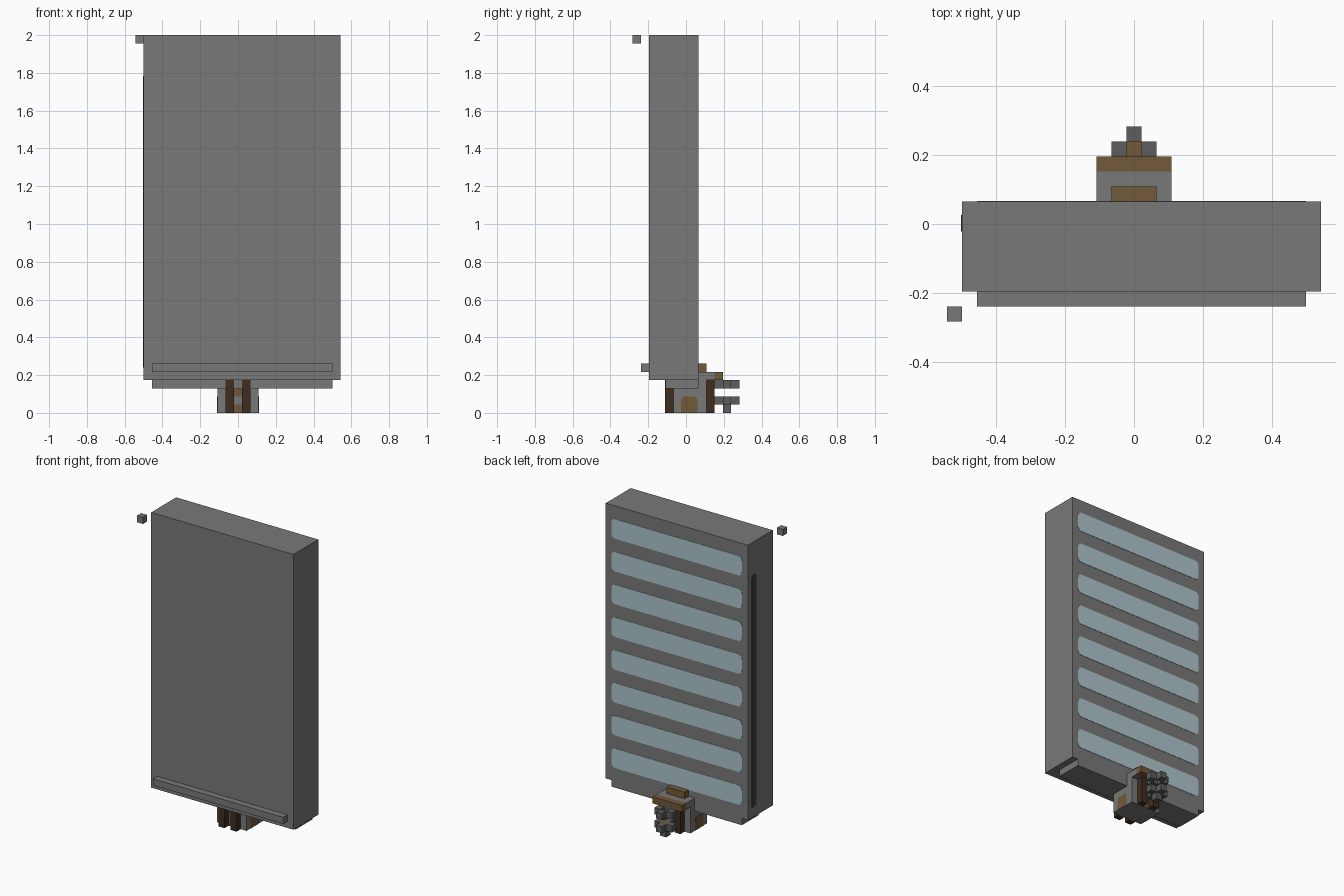
import bpy
import bmesh
from mathutils import Vector

cube = bpy.data.objects.get("Cube")
if cube:
    bpy.data.objects.remove(cube, do_unlink=True)

V = 2 / 46  # one block


def material(name, r, g, b):
    m = bpy.data.materials.new(name)
    m.use_nodes = True
    m.diffuse_color = (r, g, b, 1)
    m.node_tree.nodes["Principled BSDF"].inputs["Base Color"].default_value = (r, g, b, 1)
    return m


stone = material("stone grey", 0.19, 0.19, 0.19)
iron = material("dark iron grey", 0.11, 0.11, 0.11)
slot_dark = material("slot charcoal", 0.05, 0.05, 0.05)
glass = material("pale blue", 0.42, 0.56, 0.61)
wood = material("brown wood", 0.17, 0.1, 0.04)
dark_wood = material("dark brown wood", 0.05, 0.026, 0.015)


def box(name, x, y, z, mat, round_axis=None, radius=0.5, top_only=False):
    """Box from (min, max) ranges in blocks; may round edges along one axis."""
    lo, hi = Vector((x[0], y[0], z[0])), Vector((x[1], y[1], z[1]))
    bm = bmesh.new()
    bmesh.ops.create_cube(bm, size=1)
    mid, size = (lo + hi) / 2, hi - lo
    for v in bm.verts:
        v.co = Vector([(mid[i] + v.co[i] * size[i]) * V for i in range(3)])
    if round_axis is not None:
        edges = [e for e in bm.edges
                 if abs((e.verts[0].co - e.verts[1].co)[round_axis]) > 1e-5
                 and (not top_only or e.verts[0].co.z > mid.z * V)]
        bmesh.ops.bevel(bm, geom=edges, offset=radius * V, segments=3,
                        profile=0.5, affect='EDGES')
    mesh = bpy.data.meshes.new(name)
    bm.to_mesh(mesh)
    bm.free()
    mesh.materials.append(mat)
    obj = bpy.data.objects.new(name, mesh)
    bpy.context.collection.objects.link(obj)
    return obj


# Tall slab with ledge, base plate and detached corner block
box("main_slab", (-11.5, 12.5), (-4.5, 1.5), (4, 46), stone)
box("front_ledge", (-10.5, 11.5), (-5.5, -4.5), (5, 6), stone)
box("base_plate", (-10.5, 11.5), (-2.5, 1.5), (3, 4), stone)
box("corner_block", (-12.5, -11.5), (-6.5, -5.5), (45, 46), stone)

# Painted strips on the back and slot on one side
for i in range(8):
    z = 6 + 5 * i
    box(f"back_strip_{i + 1}", (-10.5, 11.5), (1.45, 1.55), (z, z + 3), glass, 1, 0.6)
box("side_slot", (-11.55, -11.45), (-0.5, 0.6), (5.5, 41), slot_dark, 0, 0.4)

# Lower housing
box("housing", (-2.5, 2.5), (-1.5, 2.5), (0, 3), stone)
box("housing_back", (-2.5, 2.5), (1.5, 2.5), (3, 4), stone)
box("housing_roof", (-2.5, 2.5), (1.5, 3.5), (4, 5), stone)
box("roof_beam", (-2.5, 2.5), (3.5, 4.5), (4, 5), wood)
box("roof_ridge", (-1.5, 1.5), (1.5, 2.5), (5, 6), wood)

# Posts and recessed bands at both ends, arched doors on both sides
for side, label in ((-1, "right"), (1, "left")):
    post_x = sorted((side * 0.5, side * 1.5))
    box(f"front_post_{label}", post_x, (-2.53, -1.5), (0, 4), dark_wood)
    box(f"back_post_{label}", post_x, (2.5, 3.5), (0, 4), dark_wood)
    box(f"door_{label}", sorted((side * 2.45, side * 2.54)), (-0.6, 1.4),
        (0, 2), wood, 0, 0.5, True)
for end, y in (("front", (-1.55, -1.45)), ("back", (2.45, 2.55))):
    for z in (0, 2):
        box(f"{end}_band_{z}", (-0.5, 0.5), y, (z, z + 1), wood)

# Ring of blocks, with a filled cross and a tip beneath it
for level, z in (("upper", 3), ("lower", 1)):
    for i, (x, y) in enumerate(((0, 4), (-1, 5), (1, 5), (0, 6))):
        box(f"{level}_ring_block_{i + 1}", (x - 0.5, x + 0.5),
            (y - 0.5, y + 0.5), (z, z + 1), iron)
box("ring_core", (-0.5, 0.5), (4.5, 5.5), (1, 2), wood)
box("ring_tip", (-0.5, 0.5), (4.5, 5.5), (0, 1), iron)
